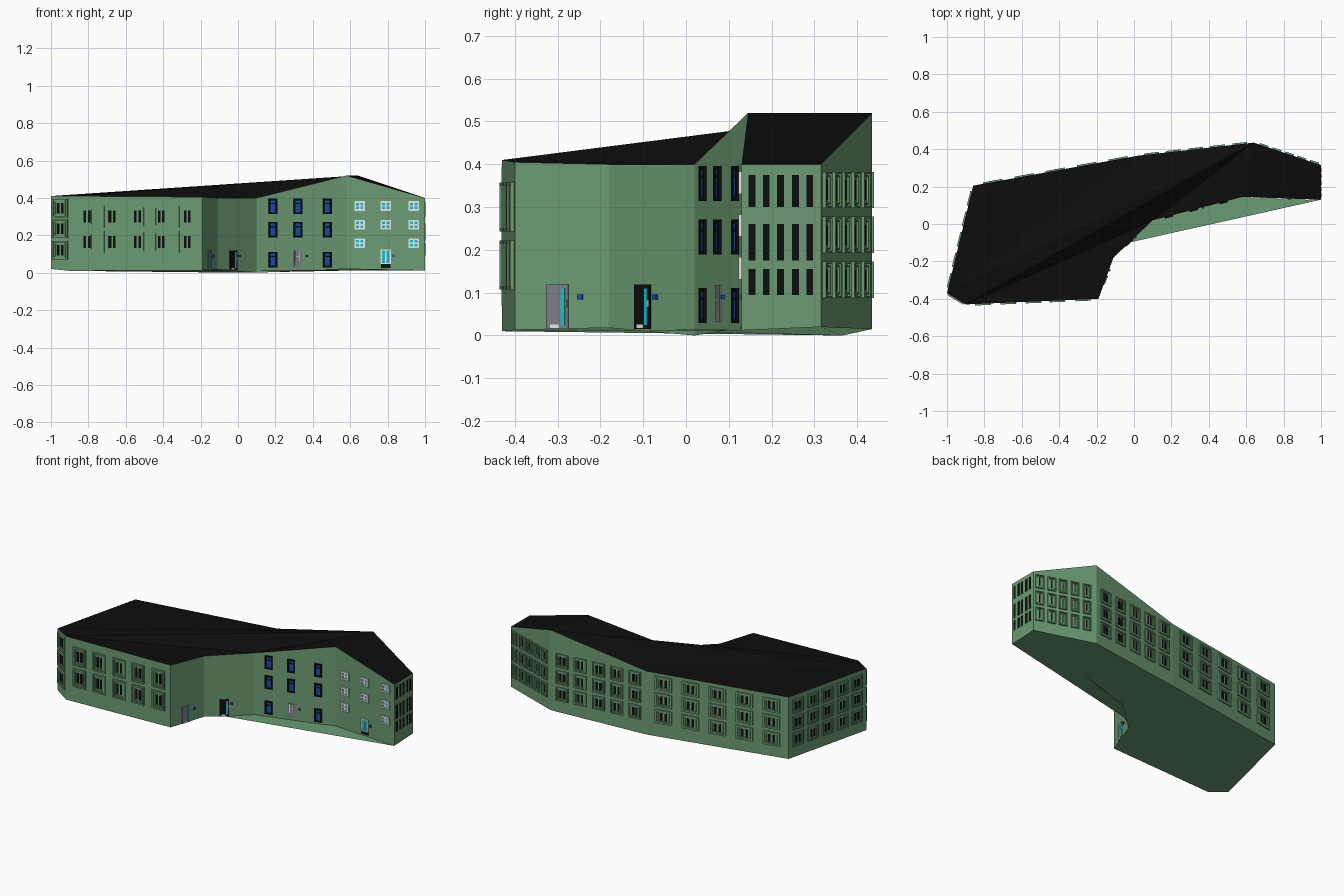
import bpy, bmesh
from mathutils import Vector

old = bpy.data.objects.get("Cube")
if old:
    bpy.data.objects.remove(old)


def material(name, rgb):
    m = bpy.data.materials.new(name)
    m.use_nodes = True
    m.diffuse_color = (*rgb, 1)
    m.node_tree.nodes["Principled BSDF"].inputs["Base Color"].default_value = (*rgb, 1)
    return m


green = material("wall green", (.15, .33, .17))
black = material("roof black", (.004, .004, .004))
blue = material("glass blue", (.01, .07, .45))
teal = material("glass teal", (.01, .52, .6))
grey = material("door grey", (.2, .21, .23))
white = material("trim white", (.8, .8, .8))

# Wall corners, counterclockwise: x, y, bottom, top
corners = {
    "a": (-1, -.37, .02, .41), "b": (-.9, -.43, .01, .41),
    "c": (-.19, -.4, .013, .405), "d": (-.11, -.18, .018, .40),
    "e": (.1, .02, 0, .40), "f": (.58, .145, .02, .52),
    "g": (1, .13, .012, .40), "h": (1, .315, .02, .40),
    "i": (.64, .435, .015, .52), "j": (.02, .365, 0, .40),
    "k": (-.86, .205, .02, .41),
}


def low(k):
    return Vector(corners[k][:3])


def top(k):
    x, y, _, z = corners[k]
    return Vector((x, y, z))


def make_object(name, faces, mat):
    bm = bmesh.new()
    for f in faces:
        bm.faces.new([bm.verts.new(p) for p in f])
    bmesh.ops.remove_doubles(bm, verts=bm.verts, dist=.00001)
    me = bpy.data.meshes.new(name)
    bm.to_mesh(me)
    bm.free()
    me.materials.append(mat)
    ob = bpy.data.objects.new(name, me)
    bpy.context.collection.objects.link(ob)


# Shell of the building
ring = "abcdefghijk"
walls = [(low(p), low(q), top(q), top(p)) for p, q in zip(ring, ring[1:] + "a")]
make_object("walls", walls, green)
roof_parts = ["abi", "bcd", "bde", "bei", "efi", "fghi", "aij", "ajk"]
make_object("roof", [[top(k) for k in part] for part in roof_parts], black)

# Floor slab runs straight across the front courtyard
notch = Vector((-.03, -.1, .012))
floor = [low("a"), low("b"), low("c"), low("d"), notch] + [low(k) for k in "ghijk"]
make_object("floor", [floor[::-1]], green)

parts = {}


def plate(part, wall, s, z, w, h, depth, shift=0):
    """Thin box on a wall: s is the fraction along it, shift an offset in units."""
    p, q = low(wall[0]), low(wall[1])
    d = q - p
    d.z = 0
    u = d.normalized()
    n = Vector((u.y, -u.x, 0))
    c = p + d * s + u * shift
    c.z = z

    def pt(i, j, k):
        return c + u * (i * w / 2) + Vector((0, 0, j * h / 2)) + n * (depth if k else -.001)

    out = parts.setdefault(part, [])
    loop = [(-1, -1), (1, -1), (1, 1), (-1, 1)]
    out.append([pt(*a, 1) for a in loop])
    for a, b in zip(loop, loop[1:] + loop[:1]):
        out.append([pt(*a, 0), pt(*b, 0), pt(*b, 1), pt(*a, 1)])


def frame(part, wall, s, z, w, h, t, depth):
    for side in (-1, 1):
        plate(part, wall, s, z, t, h, depth, side * (w - t) / 2)
        plate(part, wall, s, z + side * (h - t) / 2, w, t, depth)


def green_window(wall, s, z, w, h, panes):
    frame("window_frames", wall, s, z, w, h, w * .1, .008)
    frame("inner_frames", wall, s, z, w * .7, h * .8, w * .08, .005)
    for i in range(panes):
        off = (i - (panes - 1) / 2) * w * .27
        plate("dark_panes", wall, s, z, w * .16, h * .55, .002, off)


# Green framed windows: wall, column fractions, rows, width, height, panes
even = (.12, .31, .5, .69, .88)
rows = (.34, .235, .13)
layout = [
    ("bc", (.13, .32, .51, .69, .885), (.3, .165), .085, .115, 2),
    ("ab", (.5,), (.345, .235, .12), .095, .1, 2),
    ("hi", (.1, .29, .47, .66, .85), rows, .05, .085, 1),
    ("ij", even, rows, .08, .085, 2),
    ("jk", even, rows, .105, .085, 2),
    ("ka", even, rows, .08, .085, 2),
]
for wall, columns, levels, w, h, panes in layout:
    for s in columns:
        for z in levels:
            green_window(wall, s, z, w, h, panes)

# Narrow dark windows on the gable end
for s in (.13, .31, .49, .68, .86):
    for z, h in ((.338, .075), (.218, .085), (.125, .06)):
        plate("dark_panes", "gh", s, z, .016, h, .003)
        frame("window_frames", "gh", s, z, .022, h + .006, .003, .002)

# Blue windows with black frames
for s in (.18, .457, .787):
    for z in (.355, .23, .07):
        if s == .457 and z == .07:
            continue
        plate("blue_glass", "ef", s, z, .036, .064, .004)
        frame("black_frames", "ef", s, z, .046, .082, .009, .008)
        plate("black_frames", "ef", s, z + .016, .036, .006, .006)

# White windows
for s in (.167, .5, .857):
    for z in (.357, .257, .157):
        if s == .5 and z == .157:
            continue
        plate("teal_glass", "fg", s, z, .05, .045, .003)
        frame("white_frames", "fg", s, z, .056, .052, .009, .008)
        plate("white_frames", "fg", s, z, .008, .045, .006)
        plate("white_frames", "fg", s, z, .05, .007, .006)


# Doors with a glass strip, kick plate, handle and entry box
def door(part, wall, s, w, box):
    plate(part, wall, s, .067, w, .104, .004)
    plate("teal_glass", wall, s, .067, w * .18, .085, .006, w * .27)
    plate("white_frames", wall, s, .022, w * .4, .008, .006, -w * .1)
    plate("white_frames", wall, s, .075, w * .06, .016, .008, w * .42)
    plate("entry_boxes", wall, box, .09, .012, .012, .008)


door("grey_doors", "cd", .455, .054, .7)
door("black_doors", "de", .4, .054, .55)

# Small grey door between the blue windows
plate("grey_doors", "ef", .457, .075, .04, .085, .004)
for off in (-.01, .01):
    plate("white_frames", "ef", .457, .085, .004, .055, .006, off)
plate("white_frames", "ef", .457, .085, .024, .004, .006)
plate("entry_boxes", "ef", .56, .09, .01, .01, .008)

# Glazed door beside the white windows
plate("black_doors", "fg", .5, .04, .05, .03, .003)
plate("teal_glass", "fg", .5, .085, .046, .07, .003)
frame("white_frames", "fg", .5, .085, .054, .078, .006, .007)
plate("white_frames", "fg", .5, .085, .006, .07, .006)
plate("entry_boxes", "fg", .6, .09, .012, .014, .008)

colours = {
    "window_frames": green, "inner_frames": green, "dark_panes": black,
    "blue_glass": blue, "black_frames": black, "teal_glass": teal,
    "white_frames": white, "grey_doors": grey, "black_doors": black,
    "entry_boxes": blue,
}
for name, faces in parts.items():
    make_object(name, faces, colours[name])
